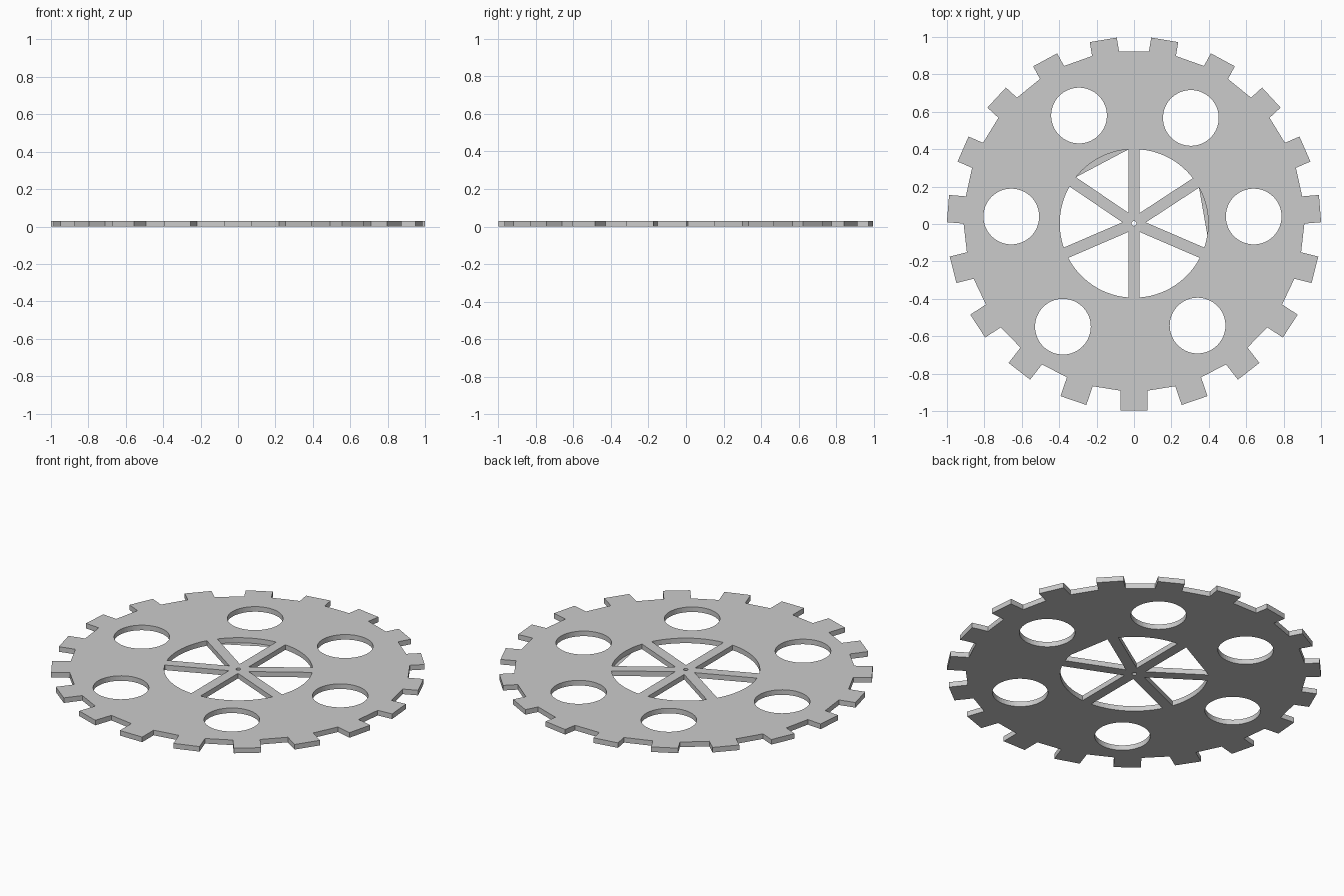
import bpy, bmesh
from math import sin, cos, asin, radians, pi

if "Cube" in bpy.data.objects:
    bpy.data.objects.remove(bpy.data.objects["Cube"])

THICK = 0.03
TEETH = 19
RIM = 0.397          # radius of the spoked opening
RIM_Y = 0.003
SPOKE = 0.03         # half width of a spoke


def arc(cx, cy, r, a, b, n):
    return [(cx + r * cos(a + (b - a) * i / n), cy + r * sin(a + (b - a) * i / n))
            for i in range(n + 1)]


def circle(cx, cy, r, n=64):
    return arc(cx, cy, r, 0, 2 * pi, n)[:-1]


# Toothed outline: square teeth with straight gaps between them
outline = []
for i in range(TEETH):
    a = -pi / 2 + i * 2 * pi / TEETH
    base = 0.907 + 0.016 * sin(a)
    for d, w in ((base, -0.073), (0.998, -0.073), (0.998, 0.073), (base, 0.073)):
        outline.append((d * cos(a) - w * sin(a), d * sin(a) + w * cos(a)))
loops = [outline]

# Six round holes and the small axle hole
for x, y in ((-0.294, 0.58), (0.304, 0.567), (-0.656, 0.04),
             (0.64, 0.04), (-0.38, -0.549), (0.34, -0.543)):
    loops.append(circle(x, y, 0.149))
loops.append(circle(0, RIM_Y, 0.013, 16))

# Openings between the spokes
spokes = [radians(v) for v in (-23.3, 33.2, 90, 145.8, 203.3, 270, 336.7)]
edge = asin(SPOKE / RIM)
for a, b in zip(spokes, spokes[1:]):
    mid, d = (a + b) / 2, SPOKE / sin((b - a) / 2)
    loops.append([(d * cos(mid), RIM_Y + d * sin(mid))]
                 + arc(0, RIM_Y, RIM, a + edge, b - edge, 14))

# Fill and extrude the profile
curve = bpy.data.curves.new("gear_plate", 'CURVE')
curve.dimensions = '2D'
curve.fill_mode = 'BOTH'
curve.extrude = THICK / 2
for pts in loops:
    s = curve.splines.new('POLY')
    s.points.add(len(pts) - 1)
    for p, (x, y) in zip(s.points, pts):
        p.co = (x, y, 0, 1)
    s.use_cyclic_u = True
    s.use_smooth = False
plate = bpy.data.objects.new("gear_plate", curve)
bpy.context.collection.objects.link(plate)
bpy.context.view_layer.objects.active = plate
plate.select_set(True)
bpy.ops.object.convert(target='MESH')
plate = bpy.context.object

# Weld the caps to the walls and stand the plate on z = 0
bm = bmesh.new()
bm.from_mesh(plate.data)
bmesh.ops.remove_doubles(bm, verts=bm.verts, dist=1e-5)
bmesh.ops.recalc_face_normals(bm, faces=bm.faces)
bmesh.ops.translate(bm, verts=bm.verts, vec=(0, 0, THICK / 2))
for f in bm.faces:
    f.smooth = False
bm.to_mesh(plate.data)
bm.free()

# Thin slivers on the underside that flatten two opening edges
for name, a, b in (("left_sliver", spokes[2] + edge, spokes[3] - edge),
                   ("right_sliver", radians(-9), spokes[1] - edge)):
    bm = bmesh.new()
    bm.faces.new([bm.verts.new((x, y, 0))
                  for x, y in reversed(arc(0, RIM_Y, RIM, a, b, 14))])
    me = bpy.data.meshes.new(name)
    bm.to_mesh(me)
    bm.free()
    bpy.context.collection.objects.link(bpy.data.objects.new(name, me))
